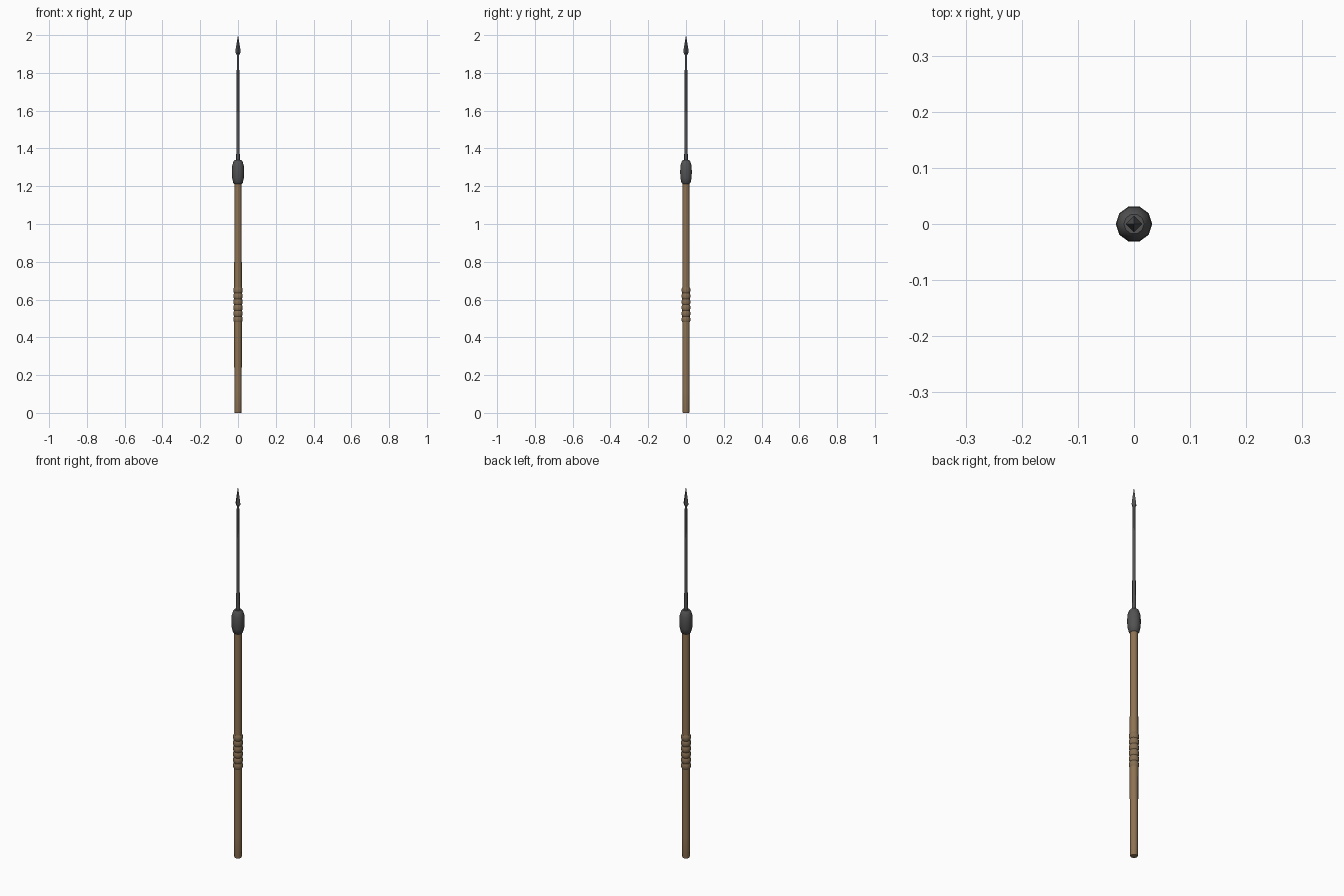
import bpy, math
from math import cos, sin, tau

if "Cube" in bpy.data.objects:
    bpy.data.objects.remove(bpy.data.objects["Cube"])


def material(name, color):
    m = bpy.data.materials.new(name)
    m.diffuse_color = color
    m.use_nodes = True
    m.node_tree.nodes["Principled BSDF"].inputs["Base Color"].default_value = m.diffuse_color
    return m


wood = material("wood", (0.27, 0.17, 0.085, 1))
cord = material("cord", (0.24, 0.16, 0.085, 1))
iron = material("iron", (0.085, 0.085, 0.085, 1))


def lathe(name, profile, sides, mat, smooth=None):
    """Capped solid of revolution about z from (radius, height) points."""
    verts, faces = [], []
    for r, z in profile:
        for i in range(sides):
            a = tau * i / sides
            verts.append((r * cos(a), r * sin(a), z))
    for k in range(len(profile) - 1):
        for i in range(sides):
            j = (i + 1) % sides
            faces.append((k * sides + i, k * sides + j,
                          (k + 1) * sides + j, (k + 1) * sides + i))
    last = (len(profile) - 1) * sides
    faces.append(tuple(reversed(range(sides))))
    faces.append(tuple(range(last, last + sides)))
    mesh = bpy.data.meshes.new(name)
    mesh.from_pydata(verts, [], faces)
    mesh.materials.append(mat)
    ob = bpy.data.objects.new(name, mesh)
    bpy.context.collection.objects.link(ob)
    if smooth:
        bpy.ops.object.select_all(action='DESELECT')
        ob.select_set(True)
        bpy.context.view_layer.objects.active = ob
        bpy.ops.object.shade_smooth_by_angle(angle=math.radians(smooth))
    return ob


# Wooden shaft, slightly thicker around the grip
lathe("shaft", [(0.0175, 0), (0.0185, 0.004), (0.0195, 0.11), (0.0205, 0.48),
                (0.0205, 0.66), (0.0198, 0.81), (0.019, 1.23)], 10, wood, 40)

# Cord grip: six rounded wraps
grip_low, grip_high, wraps = 0.48, 0.665, 6
pitch = (grip_high - grip_low) / wraps
grip = [(0.0205, grip_low)]
for n in range(wraps):
    z = grip_low + n * pitch
    grip += [(0.0235, z + pitch * 0.2), (0.0245, z + pitch * 0.5),
             (0.0235, z + pitch * 0.8), (0.0208, z + pitch)]
lathe("cord_grip", grip, 10, cord, 40)

# Iron weight where shaft and shank meet
lathe("weight", [(0.019, 1.212), (0.025, 1.217), (0.031, 1.243), (0.0325, 1.275),
                 (0.031, 1.308), (0.024, 1.331), (0.018, 1.338)], 10, iron, 40)

# Long iron shank, stepping thinner towards the head
lathe("shank", [(0.0105, 1.32), (0.009, 1.38), (0.008, 1.54),
                (0.007, 1.75), (0.006, 1.92)], 8, iron, 50)

# Four-sided pyramidal head
lathe("head", [(0.006, 1.895), (0.0145, 1.908), (0.0125, 1.925),
               (0.0003, 2.0)], 4, iron)
